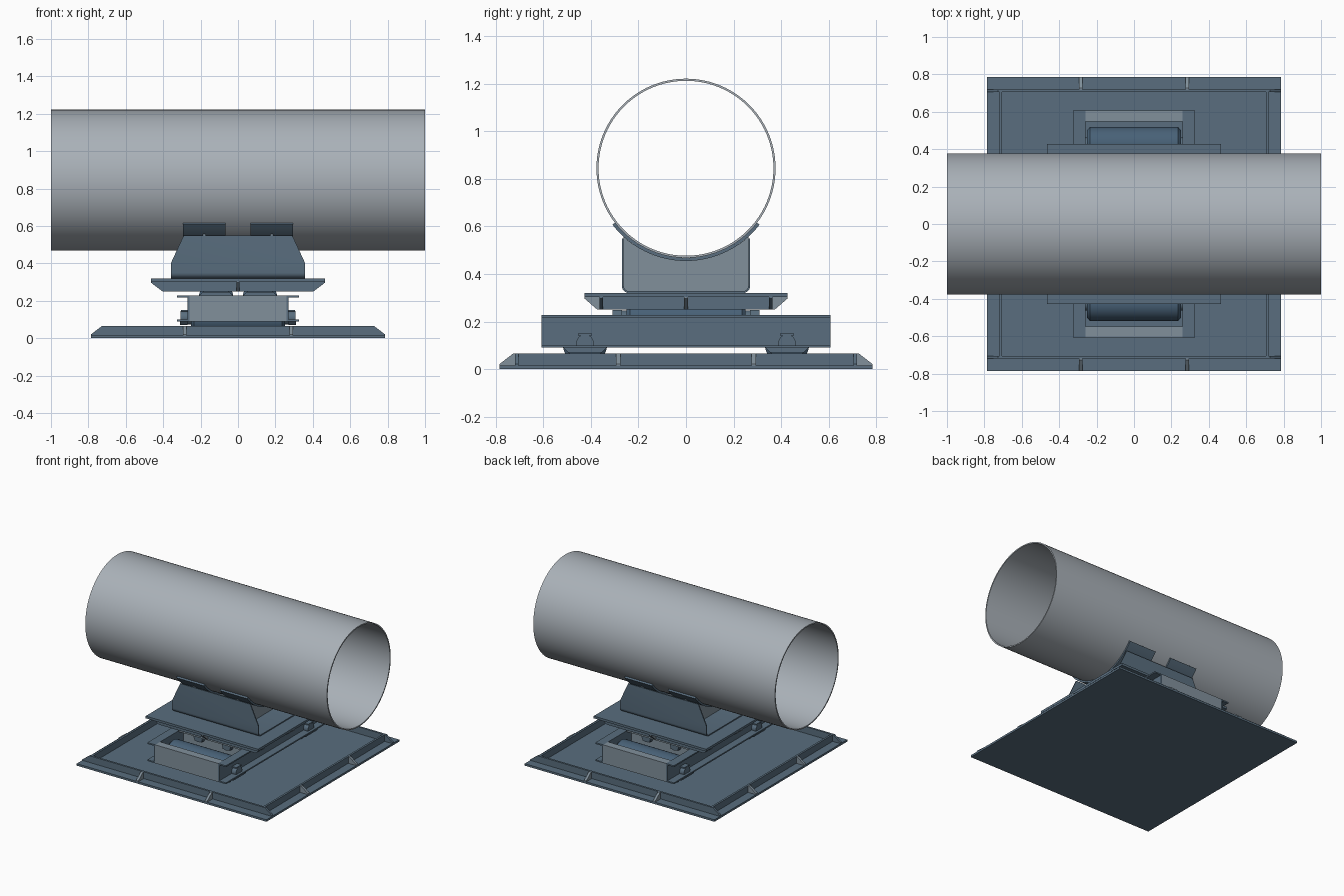
import bpy, bmesh
from math import sin, cos, pi, radians
from mathutils import Vector

if "Cube" in bpy.data.objects:
    bpy.data.objects.remove(bpy.data.objects["Cube"])


def material(name, c):
    m = bpy.data.materials.new(name)
    m.diffuse_color = (*c, 1)
    m.use_nodes = True
    m.node_tree.nodes["Principled BSDF"].inputs["Base Color"].default_value = m.diffuse_color
    return m


BLUE = material("blue_steel", (0.10, 0.155, 0.21))
LIGHT = material("light_steel", (0.22, 0.28, 0.33))
ROLL = material("roller_steel", (0.065, 0.12, 0.185))
PIPE = material("pipe_grey", (0.40, 0.44, 0.48))


def finish(name, bm, mat, smooth=False):
    bmesh.ops.recalc_face_normals(bm, faces=bm.faces)
    me = bpy.data.meshes.new(name)
    bm.to_mesh(me)
    bm.free()
    me.materials.append(mat)
    ob = bpy.data.objects.new(name, me)
    bpy.context.collection.objects.link(ob)
    if smooth:
        bpy.ops.object.select_all(action='DESELECT')
        ob.select_set(True)
        bpy.context.view_layer.objects.active = ob
        bpy.ops.object.shade_smooth_by_angle(angle=radians(30))
    return ob


def place(axis, u, v, w):
    return {'x': (w, u, v), 'y': (u, w, v), 'z': (u, v, w)}[axis]


def prism_bm(pts, axis, a, b):
    bm = bmesh.new()
    face = bm.faces.new([bm.verts.new(place(axis, u, v, a)) for u, v in pts])
    ext = bmesh.ops.extrude_face_region(bm, geom=[face])
    move = Vector(place(axis, 0, 0, b - a))
    bmesh.ops.translate(bm, vec=move, verts=[v for v in ext['geom'] if isinstance(v, bmesh.types.BMVert)])
    return bm


def prism(name, pts, axis, a, b, mat=BLUE, smooth=False):
    return finish(name, prism_bm(pts, axis, a, b), mat, smooth)


def box(name, x0, x1, y0, y1, z0, z1, mat=BLUE):
    return prism(name, [(x0, y0), (x1, y0), (x1, y1), (x0, y1)], 'z', z0, z1, mat)


def arc(cu, cv, r, a0, a1, n):
    return [(cu + r * cos(a0 + (a1 - a0) * i / n), cv + r * sin(a0 + (a1 - a0) * i / n)) for i in range(n + 1)]


def lathe(name, profile, axis, u, v, n, mat):
    """Spin (radius, along) points about an axis through (u, v)."""
    bm = bmesh.new()
    vs = [bm.verts.new(place(axis, u + r, v, w)) for r, w in profile]
    es = [bm.edges.new((vs[i], vs[(i + 1) % len(vs)])) for i in range(len(vs))]
    bmesh.ops.spin(bm, geom=vs + es, cent=place(axis, u, v, 0), axis=place(axis, 0, 0, 1),
                   angle=2 * pi, steps=n, use_merge=True)
    bmesh.ops.remove_doubles(bm, verts=bm.verts, dist=1e-5)
    return finish(name, bm, mat, True)


# Tray: plate with a rim set inside its edge and triangular gussets outside the rim
def tray(name, hx, hy, z_out, z_in, z_rim, wx, wy, stations, t=0.015):
    box(name + "_plate", -hx, hx, -hy, hy, min(z_out, z_in), max(z_out, z_in))
    lo, hi = min(z_in, z_rim), max(z_in, z_rim)
    lip = z_in + (z_rim - z_in) * 0.12
    for s in (-1, 1):
        xs, ys = sorted((s * (wx - t), s * wx)), sorted((s * (wy - t), s * wy))
        box(name + "_rim_end", *xs, -wy + t, wy - t, lo, hi)
        box(name + "_rim_side", -wx, wx, *ys, lo, hi)
        gx = [(s * wx, z_in), (s * hx, z_in), (s * hx, lip), (s * (wx + 0.008), z_rim), (s * wx, z_rim)]
        gy = [(s * wy, z_in), (s * hy, z_in), (s * hy, lip), (s * (wy + 0.008), z_rim), (s * wy, z_rim)]
        for p in stations:
            prism(name + "_gusset_end", gx, 'y', p - 0.009, p + 0.009, LIGHT)
            prism(name + "_gusset_side", gy, 'x', p - 0.009, p + 0.009, LIGHT)
        for e in (-1, 1):
            c = e * (wy - t / 2)
            prism(name + "_corner_gusset", gx, 'y', c - t / 2, c + t / 2)


tray("base", 0.785, 0.785, 0, 0.015, 0.065, 0.72, 0.72, (-0.285, 0.285))
tray("table", 0.465, 0.427, 0.32, 0.303, 0.25, 0.395, 0.365, (0,))

# Roller frame: four channels around the edge and two cross channels
Z0, Z1, T = 0.09, 0.228, 0.01


def channel(web, tip):
    d = T if tip > web else -T
    return [(web, Z0), (tip, Z0), (tip, Z0 + T), (web + d, Z0 + T),
            (web + d, Z1 - T), (tip, Z1 - T), (tip, Z1), (web, Z1)]


for s in (-1, 1):
    prism("frame_side_channel", channel(s * 0.26, s * 0.325), 'y', -0.607, 0.607)
    prism("frame_end_channel", channel(s * 0.607, s * 0.548), 'x', -0.26, 0.26, LIGHT)
    prism("frame_cross_channel", channel(s * 0.26, s * 0.325), 'x', -0.26, 0.26, LIGHT)


# Roller with chamfered ends, axle, and bearing caps outside the frame
def roller(name, axis, c, z, cap_out):
    lathe(name, [(0.03, -0.25), (0.078, -0.25), (0.094, -0.235),
                 (0.094, 0.235), (0.078, 0.25), (0.03, 0.25)], axis, c, z, 48, ROLL)
    prism(name + "_axle", arc(c, z, 0.037, 0, 2 * pi, 24)[:-1], axis, -0.307, 0.307, BLUE, True)
    face = Z0 if cap_out < z else Z1
    cap = [(c - 0.09, face), (c + 0.09, face), (c + 0.07, cap_out), (c - 0.07, cap_out)]
    for s in (-1, 1):
        prism(name + "_bearing_cap", cap, axis, s * 0.27, s * 0.31)
        mid = z + (0.033 if cap_out < z else -0.033)
        key = [(c - 0.03, mid), (c + 0.03, mid), (c + 0.03, mid + 0.008), (c - 0.03, mid + 0.008)]
        prism(name + "_axle_keeper", key, axis, s * 0.27, s * 0.305)


for s in (-1, 1):
    roller("lower_roller", 'x', s * 0.425, 0.109, 0.07)
    roller("upper_roller", 'y', s * 0.117, 0.209, 0.248)

# U-shaped saddle with rounded bottom corners, ends cut to a slope
outer = [(-0.27, 0.55)] + arc(-0.24, 0.35, 0.03, pi, 1.5 * pi, 6) \
    + arc(0.24, 0.35, 0.03, 1.5 * pi, 2 * pi, 6) + [(0.27, 0.55)]
inner = [(0.262, 0.55)] + arc(0.24, 0.35, 0.022, 0, -pi / 2, 6) \
    + arc(-0.24, 0.35, 0.022, -pi / 2, -pi, 6) + [(-0.262, 0.55)]
bm = prism_bm(outer + inner, 'x', -0.357, 0.357)
for s in (-1, 1):
    bmesh.ops.bisect_plane(bm, geom=bm.verts[:] + bm.edges[:] + bm.faces[:], dist=1e-6,
                           plane_co=(s * 0.357, 0, 0.405), plane_no=(s * 0.145, 0, 0.067), clear_outer=True)
    bmesh.ops.holes_fill(bm, edges=[e for e in bm.edges if e.is_boundary], sides=0)
finish("saddle_cradle", bm, BLUE, True)

# Curved pads under the pipe, each on an upright web plate
CZ, R = 0.845, 0.377
A = radians(52.5)
pad = arc(0, CZ, R + 0.013, -pi / 2 - A, -pi / 2 + A, 32) + arc(0, CZ, R, -pi / 2 + A, -pi / 2 - A, 32)
web = [(-0.262, 0.34), (-0.25, 0.328), (0.25, 0.328), (0.262, 0.34)] \
    + arc(0, CZ, R + 0.013, -pi / 2 + 0.737, -pi / 2 - 0.737, 24)
for s in (-1, 1):
    prism("saddle_pad", pad, 'x', s * 0.067, s * 0.293, BLUE, True)
    prism("saddle_web", web, 'x', s * 0.173, s * 0.187, LIGHT)

# Pipe
lathe("pipe", [(R, -1), (R, 1), (R - 0.009, 1), (R - 0.009, -1)], 'x', 0, CZ, 96, PIPE)
